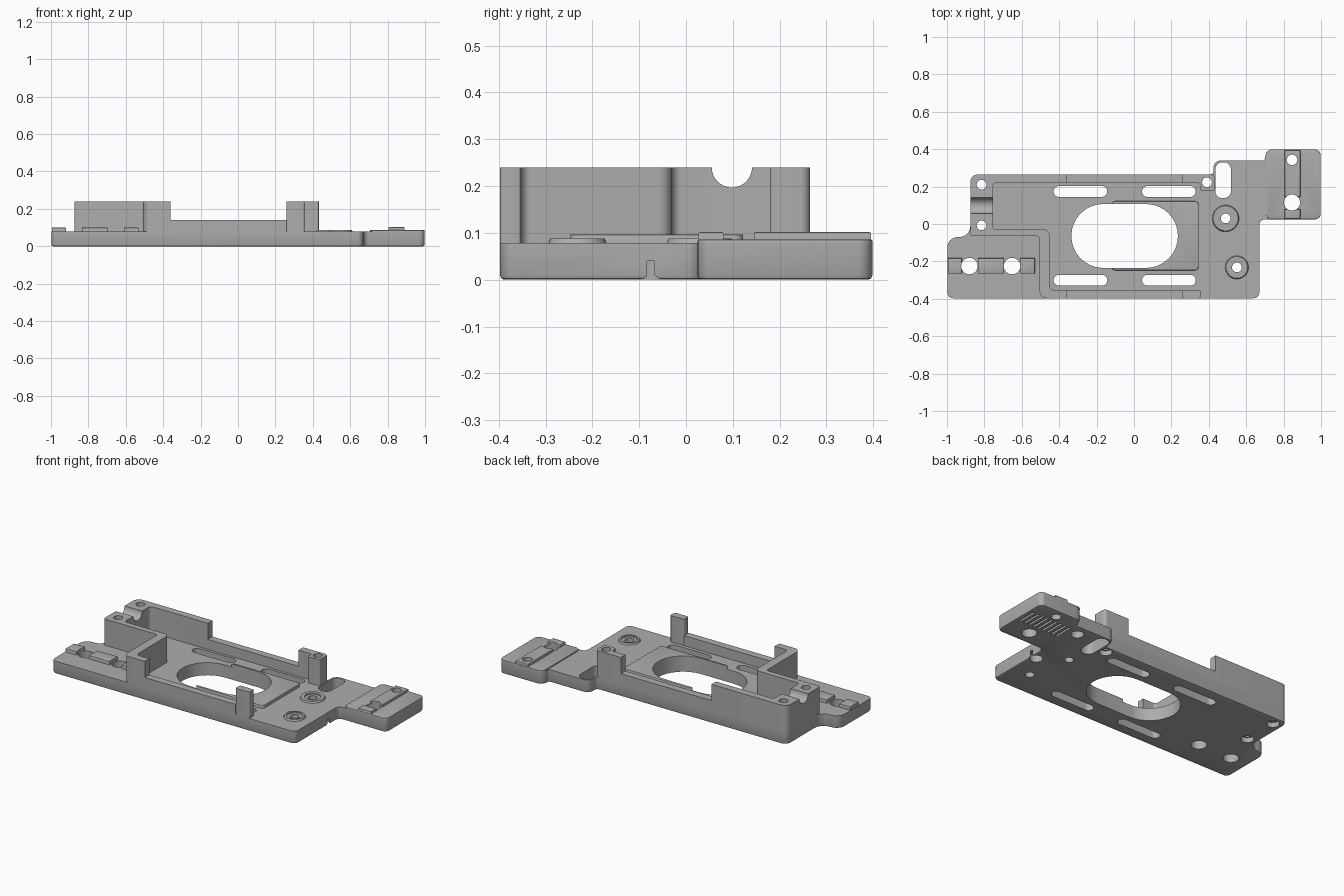
import bpy, bmesh
from math import pi, cos, sin, tan
from mathutils import Vector, Matrix

cube = bpy.data.objects.get("Cube")
if cube:
    bpy.data.objects.remove(cube, do_unlink=True)

grey = bpy.data.materials.new("matte_grey")
grey.use_nodes = True
tone = (0.42, 0.42, 0.42, 1)
grey.diffuse_color = tone
grey.node_tree.nodes["Principled BSDF"].inputs["Base Color"].default_value = tone

TOP = 0.078      # plate surface
TALL = 0.24      # full wall height
LOW = 0.14       # low wall height


def rounded(corners, steps=8):
    """Outline with a fillet of radius r at each (x, y, r) corner."""
    out = []
    for i, (x, y, r) in enumerate(corners):
        p = Vector((x, y))
        if r == 0:
            out.append(p)
            continue
        a = (Vector(corners[i - 1][:2]) - p).normalized()
        b = (Vector(corners[(i + 1) % len(corners)][:2]) - p).normalized()
        half = a.angle(b) / 2
        mid = p + (a + b).normalized() * r / sin(half)
        start = p + a * r / tan(half) - mid
        end = p + b * r / tan(half) - mid
        turn = start.angle_signed(end)
        for k in range(steps + 1):
            t = -turn * k / steps
            out.append(mid + Vector((start.x * cos(t) - start.y * sin(t),
                                     start.x * sin(t) + start.y * cos(t))))
    return out


def rect(x0, x1, y0, y1, r=0.0):
    return rounded([(x0, y0, r), (x1, y0, r), (x1, y1, r), (x0, y1, r)])


def add_prism(bm, outline, z0, z1, chamfer=0.0, top_chamfer=0.0):
    low = bm.faces.new([bm.verts.new((p.x, p.y, z0)) for p in outline])
    res = bmesh.ops.extrude_face_region(bm, geom=[low], use_keep_orig=True)
    verts = [v for v in res["geom"] if isinstance(v, bmesh.types.BMVert)]
    high = [f for f in res["geom"] if isinstance(f, bmesh.types.BMFace)][0]
    bmesh.ops.translate(bm, verts=verts, vec=(0, 0, z1 - z0))
    bottom_edges, top_edges = list(low.edges), list(high.edges)
    for edges, size in ((bottom_edges, chamfer), (top_edges, top_chamfer)):
        if size:
            bmesh.ops.bevel(bm, geom=edges, offset=size, segments=2,
                            profile=0.5, affect='EDGES')


def add_cylinder(bm, x, y, r, z0, z1, r2=None):
    bmesh.ops.create_cone(bm, cap_ends=True, segments=32, radius1=r,
                          radius2=r if r2 is None else r2, depth=z1 - z0,
                          matrix=Matrix.Translation((x, y, (z0 + z1) / 2)))


def finish(name, bm):
    bmesh.ops.recalc_face_normals(bm, faces=bm.faces[:])
    mesh = bpy.data.meshes.new(name)
    bm.to_mesh(mesh)
    bm.free()
    mesh.materials.append(grey)
    ob = bpy.data.objects.new(name, mesh)
    bpy.context.collection.objects.link(ob)
    return ob


def prism(name, outline, z0, z1, chamfer=0.0, top_chamfer=0.0):
    bm = bmesh.new()
    add_prism(bm, outline, z0, z1, chamfer, top_chamfer)
    return finish(name, bm)


# Base plate
plate = prism("base_plate", rounded([
    (-0.998, -0.397, 0.03), (0.67, -0.397, 0.03), (0.67, 0.025, 0.03),
    (0.998, 0.025, 0.03), (0.998, 0.398, 0.03), (0.70, 0.398, 0.045),
    (0.70, 0.34, 0.012), (0.425, 0.34, 0.04), (0.425, 0.265, 0.02),
    (-0.875, 0.265, 0.04), (-0.875, -0.07, 0.06), (-0.998, -0.07, 0.055)]),
    0, TOP, chamfer=0.009)

# Slightly raised end tab with its split rib
tab = prism("end_tab", rect(0.705, 0.998, 0.025, 0.398, 0.03), TOP, 0.086,
            top_chamfer=0.003)
tab_ribs = [prism("tab_rib", rect(0.805, 0.89, y0, y1), 0.08, 0.102, top_chamfer=0.004)
            for y0, y1 in ((0.027, 0.08), (0.145, 0.395))]

# Rib pieces on the opposite end
arm_ribs = [prism("arm_rib", rect(x0, x1, -0.265, -0.183), 0.07, 0.1, top_chamfer=0.004)
            for x0, x1 in ((-0.995, -0.92), (-0.835, -0.695), (-0.61, -0.53))]

# Tall wall: stepped around the corner block
tall_wall = prism("tall_wall", rounded([
    (-0.36, 0.265, 0), (-0.875, 0.265, 0.04), (-0.875, -0.065, 0.015),
    (-0.505, -0.065, 0.015), (-0.505, -0.397, 0.04), (-0.36, -0.397, 0),
    (-0.36, -0.352, 0), (-0.45, -0.352, 0.02), (-0.45, -0.03, 0.03),
    (-0.755, -0.03, 0.02), (-0.755, 0.22, 0.02), (-0.36, 0.22, 0)]), TOP, TALL)

# Low side walls, rear corner post and front post
prism("low_wall_back", rect(-0.36, 0.26, 0.22, 0.265), TOP, LOW)
prism("low_wall_front", rect(-0.36, 0.26, -0.397, -0.352), TOP, LOW)
prism("front_post", rect(0.26, 0.355, -0.397, -0.352, 0.008), TOP, TALL)
back_post = prism("back_post", rounded([
    (0.26, 0.22, 0), (0.352, 0.22, 0.012), (0.352, 0.18, 0.008),
    (0.432, 0.18, 0.008), (0.432, 0.265, 0.02), (0.26, 0.265, 0)]), TOP, TALL)

# Raised pad around one half of the opening
pad = prism("opening_pad", rect(-0.12, 0.345, -0.248, 0.122, 0.02), 0.07, 0.097,
            top_chamfer=0.004)

# Screw bosses with a groove around the hole
bosses = []
for x, y, r in ((0.49, 0.03, 0.075), (0.55, -0.232, 0.066)):
    bm = bmesh.new()
    add_cylinder(bm, x, y, r, 0.07, 0.088, r - 0.008)
    bosses.append(finish("screw_boss", bm))

# Cutter for all openings that pass through
bm = bmesh.new()
add_prism(bm, rect(-0.335, 0.235, -0.235, 0.107, 0.1709), -0.1, 0.4)
for x in (-0.43, 0.043):
    for y in (0.145, -0.33):
        add_prism(bm, rect(x, x + 0.287, y, y + 0.058, 0.0289), -0.1, 0.4)
add_prism(bm, rect(0.435, 0.518, 0.138, 0.33, 0.038), -0.1, 0.4)
for x, y, r in ((-0.88, -0.225, 0.044), (-0.652, -0.225, 0.044),
                (-0.815, 0.21, 0.026), (-0.815, -0.007, 0.026),
                (0.39, 0.223, 0.026), (0.845, 0.115, 0.043),
                (0.845, 0.343, 0.028), (0.49, 0.03, 0.026), (0.55, -0.232, 0.026)):
    add_cylinder(bm, x, y, r, -0.1, 0.4)
through = finish("through_cutter", bm)

# Cutter for blind pockets, slim grooves and countersinks underneath
bm = bmesh.new()
for x, y in ((0.635, -0.075), (0.633, 0.272)):
    add_cylinder(bm, x, y, 0.036, -0.05, 0.04)
for x, y in ((-0.815, 0.21), (-0.815, -0.007), (0.39, 0.223)):
    add_cylinder(bm, x, y, 0.036, -0.05, 0.03)
for i in range(9):
    x = 0.705 + i * 0.032
    add_prism(bm, rect(x, x + 0.014, 0.18, 0.305), -0.05, 0.012)
under = finish("underside_cutter", bm)

# Cutter for the ring recess in each boss
bm = bmesh.new()
for x, y in ((0.49, 0.03), (0.55, -0.232)):
    add_cylinder(bm, x, y, 0.046, 0.08, 0.12)
recess = finish("boss_recess_cutter", bm)

# Cutter for the round cable channel across the corner block
bm = bmesh.new()
bmesh.ops.create_cone(bm, cap_ends=True, segments=40, radius1=0.043, radius2=0.043,
                      depth=0.3, matrix=Matrix.Translation((-0.815, 0.098, TALL))
                      @ Matrix.Rotation(pi / 2, 4, 'Y'))
channel = finish("channel_cutter", bm)


def cut(ob, *cutters):
    bpy.context.view_layer.objects.active = ob
    for c in cutters:
        mod = ob.modifiers.new("cut", 'BOOLEAN')
        mod.operation, mod.object, mod.solver = 'DIFFERENCE', c, 'EXACT'
        bpy.ops.object.modifier_apply(modifier=mod.name)


cut(plate, through, under)
cut(tall_wall, through, channel)
for ob in [tab, back_post, pad] + tab_ribs + arm_ribs:
    cut(ob, through)
for ob in bosses:
    cut(ob, through, recess)
for c in (through, under, recess, channel):
    bpy.data.objects.remove(c, do_unlink=True)

# Smooth the fillets, keep the edges crisp
for ob in bpy.context.collection.objects:
    if ob.type == 'MESH' and grey.name in ob.data.materials:
        bpy.ops.object.select_all(action='DESELECT')
        ob.select_set(True)
        bpy.context.view_layer.objects.active = ob
        bpy.ops.object.shade_smooth_by_angle()
